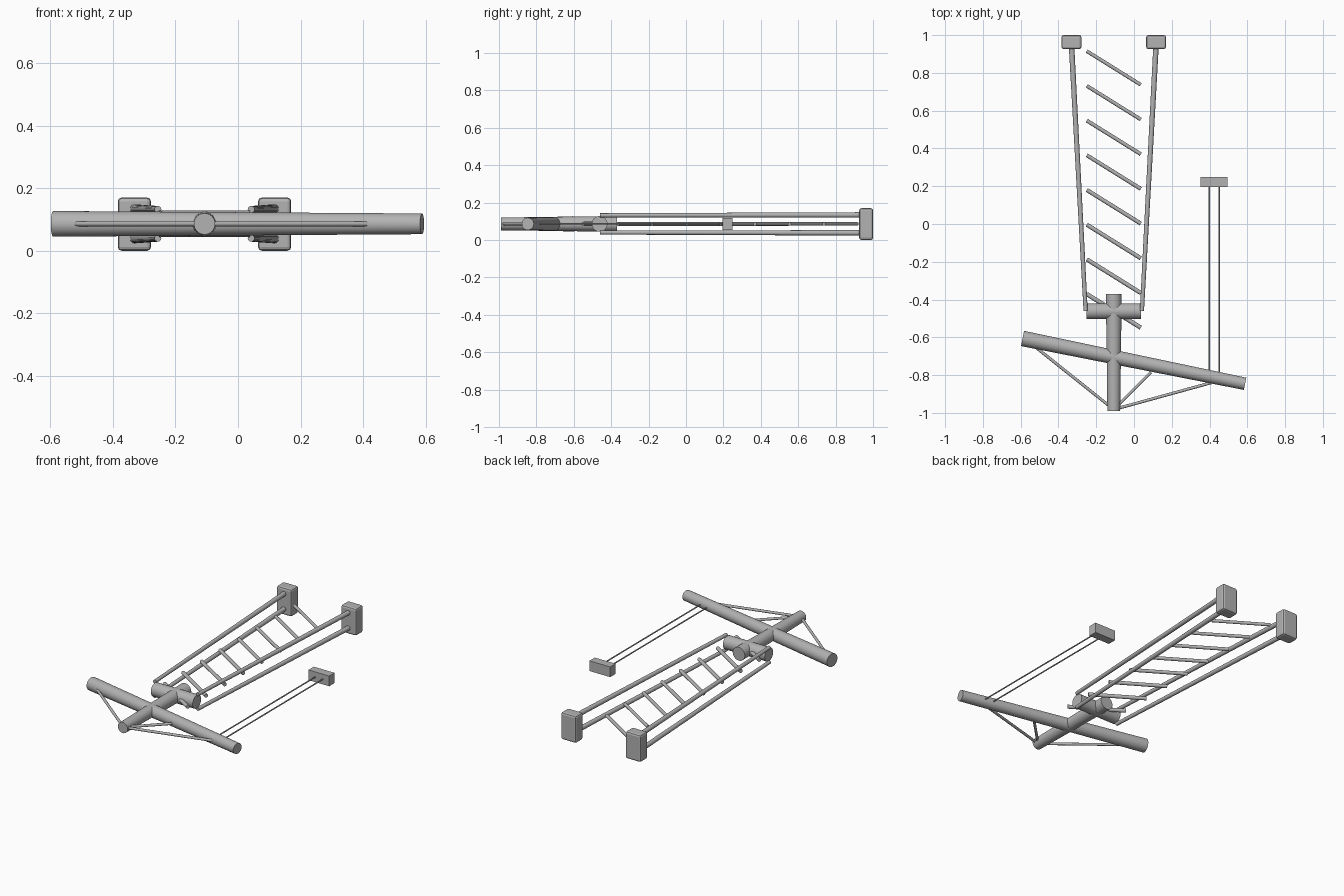
import bpy
from mathutils import Vector

if "Cube" in bpy.data.objects:
    bpy.data.objects.remove(bpy.data.objects["Cube"], do_unlink=True)

grey = bpy.data.materials.new("plain grey")
grey.use_nodes = True
COLOUR = (0.45, 0.45, 0.45, 1)
grey.diffuse_color = COLOUR
grey.node_tree.nodes["Principled BSDF"].inputs["Base Color"].default_value = COLOUR

MID = 0.086       # height of the centre plane
MAST_X = -0.107   # line of the mast


def finish(name):
    obj = bpy.context.object
    obj.name = name
    obj.data.materials.append(grey)
    return obj


def rod(name, start, end, r_start, r_end=None, sides=32):
    """Round, optionally tapered bar between two points."""
    a, b = Vector(start), Vector(end)
    axis = b - a
    bpy.ops.mesh.primitive_cone_add(
        vertices=sides, radius1=r_start, radius2=r_end or r_start,
        depth=axis.length, location=(a + b) / 2,
        rotation=axis.to_track_quat('Z', 'Y').to_euler())
    bpy.ops.object.shade_smooth_by_angle()
    return finish(name)


def block(name, centre, size, bevel):
    bpy.ops.mesh.primitive_cube_add(size=1, location=centre)
    obj = finish(name)
    obj.scale = size
    bpy.ops.object.transform_apply(location=False, rotation=False, scale=True)
    if bevel:
        mod = obj.modifiers.new("rounded edges", 'BEVEL')
        mod.width = bevel
        mod.segments = 2
    return obj


# Mast, slanted crossbeam and axle
tip = (MAST_X, -0.99, MID)
rod("mast", tip, (MAST_X, -0.37, MID), 0.034, 0.042)
beam_left, beam_right = Vector((0.588, -0.846, MID)), Vector((-0.59, -0.606, MID))
rod("crossbeam", beam_right, beam_left, 0.041, 0.033)
rod("axle", (-0.252, -0.462, MID), (0.038, -0.462, MID), 0.042)

# Struts from the mast tip to the crossbeam
brace = (MAST_X, -0.982, MID)
for name, x, y in (("right", -0.53, -0.645), ("left", 0.41, -0.84), ("short", 0.09, -0.785)):
    rod(name + "_strut", brace, (x, y, MID), 0.008, sides=16)

# Feet and paired poles on both sides
for side, s in (("left", 1), ("right", -1)):
    foot_x = MAST_X + s * 0.224
    block(side + "_foot", (foot_x, 0.963, 0.085), (0.106, 0.074, 0.17), 0.012)
    for level, v in (("upper", 1), ("lower", -1)):
        rod(f"{side}_{level}_pole", (MAST_X + s * 0.149, -0.46, MID + v * 0.046),
            (foot_x, 0.95, MID + v * 0.048), 0.011, 0.0145, sides=20)

# Row of slanted rungs, growing slimmer towards the feet
for i in range(8):
    y = 0.915 - i * 0.1837
    rod(f"rung_{i + 1}", (-0.25, y, MID), (0.036, y - 0.178, MID), 0.0095 + i * 0.0003, sides=16)

# Hanging seat on two ropes
for side, x in (("right", 0.399), ("left", 0.451)):
    rod(side + "_rope", (x, -0.81, MID), (x, 0.21, MID), 0.004, sides=10)
block("seat", (0.424, 0.222, MID), (0.144, 0.053, 0.064), 0)
